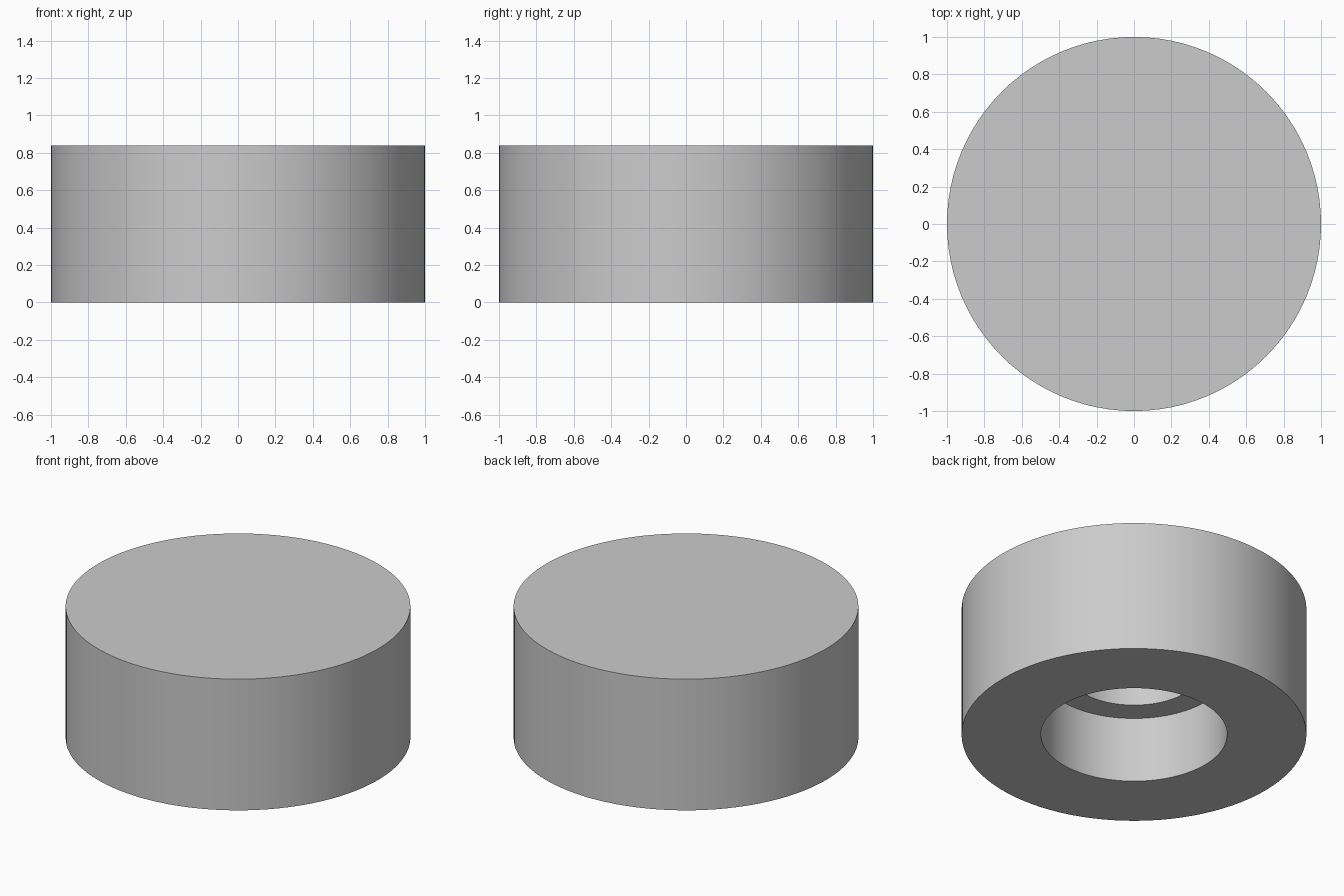
import bpy, bmesh, math

if "Cube" in bpy.data.objects:
    bpy.data.objects.remove(bpy.data.objects["Cube"])

SEGMENTS = 96


def lathe(name, profile):
    """Spin an (r, z) profile around z; first and last points lie on the axis."""
    bm = bmesh.new()
    rings = []
    for r, z in profile:
        if r == 0:
            rings.append([bm.verts.new((0, 0, z))] * SEGMENTS)
        else:
            rings.append([bm.verts.new((r * math.cos(math.tau * i / SEGMENTS),
                                        r * math.sin(math.tau * i / SEGMENTS), z))
                          for i in range(SEGMENTS)])
    for a, b in zip(rings, rings[1:]):
        for i in range(SEGMENTS):
            j = (i + 1) % SEGMENTS
            bm.faces.new(dict.fromkeys((a[i], a[j], b[j], b[i])))
    bmesh.ops.recalc_face_normals(bm, faces=bm.faces)
    mesh = bpy.data.meshes.new(name)
    bm.to_mesh(mesh)
    bm.free()
    obj = bpy.data.objects.new(name, mesh)
    bpy.context.collection.objects.link(obj)
    return obj


# Solid round cap with a two-step blind bore opening at the bottom
cap = lathe("round_cap", [
    (0, 0.84), (1, 0.84), (1, 0),   # top and outer wall
    (0.54, 0), (0.54, 0.42),        # wide lower bore
    (0.385, 0.42), (0.385, 0.68),   # ledge and narrow upper bore
    (0, 0.68),                      # bore end
])

bpy.context.view_layer.objects.active = cap
cap.select_set(True)
bpy.ops.object.shade_smooth_by_angle(angle=math.radians(30))
